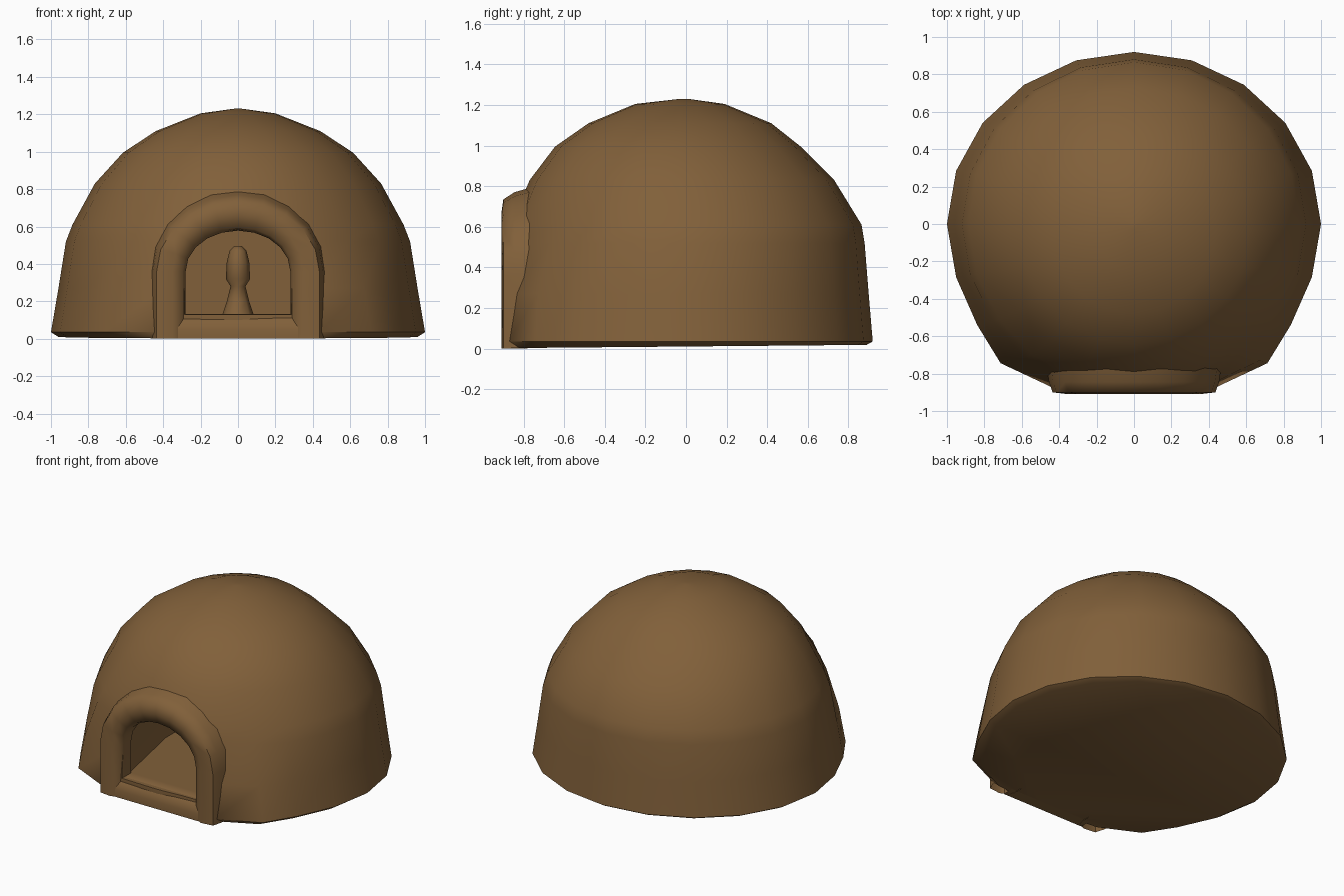
import bpy
import bmesh
from math import cos, sin, pi, radians
from mathutils import Vector

if "Cube" in bpy.data.objects:
    bpy.data.objects.remove(bpy.data.objects["Cube"], do_unlink=True)

# One fired-clay colour
clay = bpy.data.materials.new("brown clay")
clay.use_nodes = True
clay.diffuse_color = (0.22, 0.117, 0.042, 1)
clay.node_tree.nodes["Principled BSDF"].inputs["Base Color"].default_value = clay.diffuse_color


def loft(name, rows, closed=True, capped=True):
    """Bridge equal-length rows of points into an object."""
    bm = bmesh.new()
    rings = [[bm.verts.new(p) for p in row] for row in rows]
    count = len(rings[0])
    for a, b in zip(rings, rings[1:]):
        for i in range(count if closed else count - 1):
            j = (i + 1) % count
            bm.faces.new((a[i], a[j], b[j], b[i]))
    if capped:
        bm.faces.new(list(reversed(rings[0])))
        bm.faces.new(rings[-1])
    bmesh.ops.recalc_face_normals(bm, faces=bm.faces)
    mesh = bpy.data.meshes.new(name)
    bm.to_mesh(mesh)
    bm.free()
    mesh.materials.append(clay)
    obj = bpy.data.objects.new(name, mesh)
    bpy.context.collection.objects.link(obj)
    return obj


def smooth(obj, angle):
    bpy.ops.object.select_all(action="DESELECT")
    obj.select_set(True)
    bpy.context.view_layer.objects.active = obj
    bpy.ops.object.shade_smooth_by_angle(angle=radians(angle))


def ring(rx, ry, z, sides, x=0, y=0):
    return [(x + rx * cos(2 * pi * i / sides), y + ry * sin(2 * pi * i / sides), z)
            for i in range(sides)]


def arch(half, spring, top, base, y, steps=10):
    """Doorway outline: straight legs and a rounded head, from left to right."""
    pts = [(half, y, base)]
    for i in range(steps + 1):
        a = pi * i / steps
        pts.append((half * cos(a), y, spring + (top - spring) * sin(a)))
    return pts + [(-half, y, base)]


# Dome: half width, half depth, height, depth offset
profile = [(0.96, 0.89, 0.01, 0), (1.0, 0.92, 0.035, 0), (0.96, 0.9, 0.27, 0),
           (0.92, 0.88, 0.52, 0), (0.885, 0.865, 0.61, 0), (0.765, 0.75, 0.83, -0.02),
           (0.615, 0.605, 0.995, -0.04), (0.44, 0.45, 1.11, -0.03),
           (0.2, 0.22, 1.205, -0.03), (0.02, 0.02, 1.23, -0.01)]
dome = loft("dome", [ring(rx, ry, z, 20, 0, y) for rx, ry, z, y in profile])

# Flatten and broaden the lower front towards the doorway, and press in a dent beside it
dent = Vector((0.47, -0.76, 0.56))
for v in dome.data.vertices:
    if v.co.z < 0.03:
        v.co.z += 0.009 * v.co.y
    front = max(0, -v.co.y - 0.4) / 0.5
    low = min(1, max(0, (0.75 - v.co.z) / 0.45))
    v.co.x *= 1 + 0.45 * low * front ** 2
    v.co.y = max(v.co.y, -0.885)
    if (v.co - dent).length < 0.16:
        v.co.y *= 0.94

# Hollow chamber that widens behind the doorway
sections = [(-1.1, 1), (-0.82, 1), (-0.22, 1.42), (0.45, 1.42)]
chamber = loft("chamber_cutter",
               [arch(0.285 * s, 0.13 + 0.24 * s, 0.13 + 0.455 * s, 0.13, y) for y, s in sections])
chamber.hide_render = True
cut = dome.modifiers.new("hollow", "BOOLEAN")
cut.object = chamber
cut.solver = "EXACT"
bpy.context.view_layer.objects.active = dome
bpy.ops.object.modifier_apply(modifier=cut.name)
bpy.data.objects.remove(chamber, do_unlink=True)
smooth(dome, 38)

# Rounded arch surround: outer side, front face, inner side
surround = loft("door_surround", [
    arch(0.47, 0.36, 0.8, 0.004, -0.74),
    arch(0.455, 0.36, 0.77, 0.002, -0.845),
    arch(0.435, 0.36, 0.735, 0.0, -0.9),
    arch(0.35, 0.36, 0.665, 0.0, -0.91),
    arch(0.295, 0.36, 0.595, 0.0, -0.885),
    arch(0.28, 0.36, 0.578, 0.0, -0.845),
    arch(0.28, 0.36, 0.578, 0.0, -0.78)], closed=False, capped=False)
smooth(surround, 60)

# Sill between the legs of the surround
sill_side = [(-0.78, 0.004), (-0.9, 0.0), (-0.9, 0.05), (-0.885, 0.1), (-0.85, 0.132), (-0.78, 0.132)]
sill = loft("door_sill", [[(x, y, z) for y, z in sill_side] for x in (-0.32, 0.32)])
smooth(sill, 50)

# Small waisted pillar inside the chamber
pillar_profile = [(0.085, 0.125), (0.06, 0.2), (0.04, 0.28), (0.065, 0.32),
                  (0.06, 0.41), (0.045, 0.47), (0.02, 0.495)]
pillar = loft("inner_pillar", [ring(r, r, z, 8, 0, 0.25) for r, z in pillar_profile])
smooth(pillar, 50)
